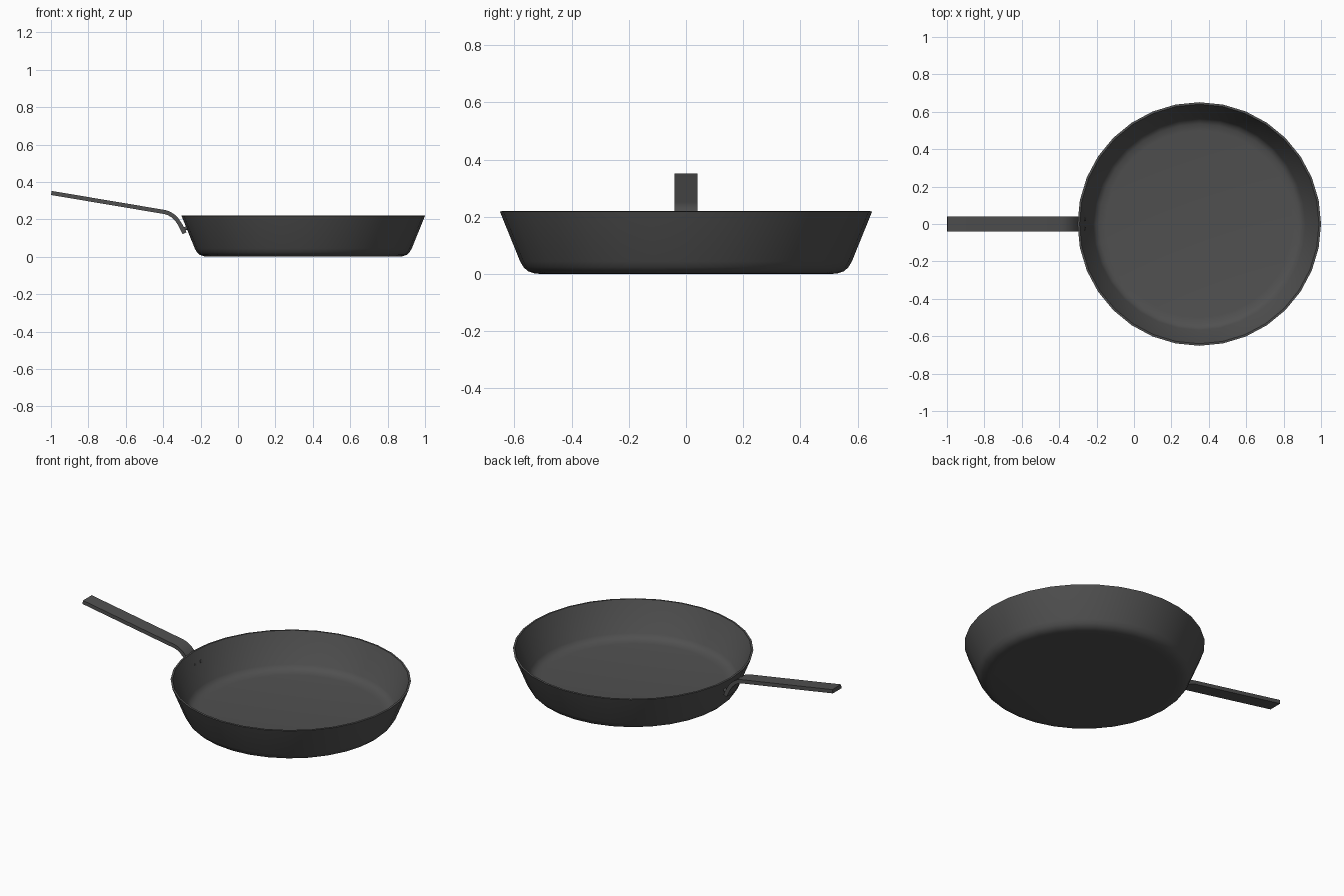
import bpy, bmesh, math
from mathutils import Vector

if "Cube" in bpy.data.objects:
    bpy.data.objects.remove(bpy.data.objects["Cube"])

iron = bpy.data.materials.new("dark iron grey")
iron.diffuse_color = (0.08, 0.08, 0.08, 1)
iron.use_nodes = True
iron.node_tree.nodes["Principled BSDF"].inputs["Base Color"].default_value = iron.diffuse_color


def finish(name, bm, angle=35):
    bmesh.ops.remove_doubles(bm, verts=bm.verts, dist=1e-5)
    bmesh.ops.recalc_face_normals(bm, faces=bm.faces)
    mesh = bpy.data.meshes.new(name)
    bm.to_mesh(mesh)
    bm.free()
    mesh.materials.append(iron)
    ob = bpy.data.objects.new(name, mesh)
    bpy.context.collection.objects.link(ob)
    bpy.ops.object.select_all(action='DESELECT')
    ob.select_set(True)
    bpy.context.view_layer.objects.active = ob
    bpy.ops.object.shade_smooth_by_angle(angle=math.radians(angle))
    return ob


CX = 0.349  # pan centre

# pan bowl: lathed profile, outside then inside (radius, z)
profile = [(0, 0), (0.50, 0), (0.53, 0.002), (0.553, 0.010), (0.568, 0.024),
           (0.580, 0.044), (0.651, 0.219), (0.640, 0.220),
           (0.567, 0.050), (0.555, 0.034), (0.535, 0.023), (0.50, 0.018), (0, 0.018)]
bm = bmesh.new()
vs = [bm.verts.new((CX + r, 0, z)) for r, z in profile]
es = [bm.edges.new(p) for p in zip(vs, vs[1:])]
bmesh.ops.spin(bm, geom=vs + es, cent=(CX, 0, 0), axis=(0, 0, 1),
               angle=2 * math.pi, steps=32, use_duplicate=False)
finish("pan_bowl", bm, 40)

# handle: flat bar swept along a bent side path (x, z)
path = [Vector(p) for p in [(-0.998, 0.341), (-0.392, 0.239), (-0.37, 0.232),
                            (-0.347, 0.218), (-0.326, 0.197), (-0.308, 0.170),
                            (-0.286, 0.125)]]
HALF_W, HALF_T = 0.041, 0.011
bm = bmesh.new()
rings = []
for i, p in enumerate(path):
    d = (path[min(i + 1, len(path) - 1)] - path[max(i - 1, 0)]).normalized()
    n = Vector((-d.y, d.x)) * HALF_T
    rings.append([bm.verts.new((p.x + s * n.x, y, p.y + s * n.y))
                  for s, y in ((1, HALF_W), (1, -HALF_W), (-1, -HALF_W), (-1, HALF_W))])
for a, b in zip(rings, rings[1:]):
    for k in range(4):
        bm.faces.new((a[k], a[(k + 1) % 4], b[(k + 1) % 4], b[k]))
bm.faces.new(rings[0])
bm.faces.new(rings[-1])
finish("handle", bm)

# rivets: a pair through the wall, square to its slope
axis = Vector((1, 0, 0.4)).normalized()
for side, y in (("front", -0.026), ("back", 0.026)):
    bm = bmesh.new()
    bmesh.ops.create_cone(bm, cap_ends=True, segments=12, radius1=0.010,
                          radius2=0.010, depth=0.04)
    bmesh.ops.rotate(bm, verts=bm.verts, matrix=axis.to_track_quat('Z', 'Y').to_matrix())
    bmesh.ops.translate(bm, verts=bm.verts, vec=(-0.278, y, 0.152))
    finish("rivet_" + side, bm)
